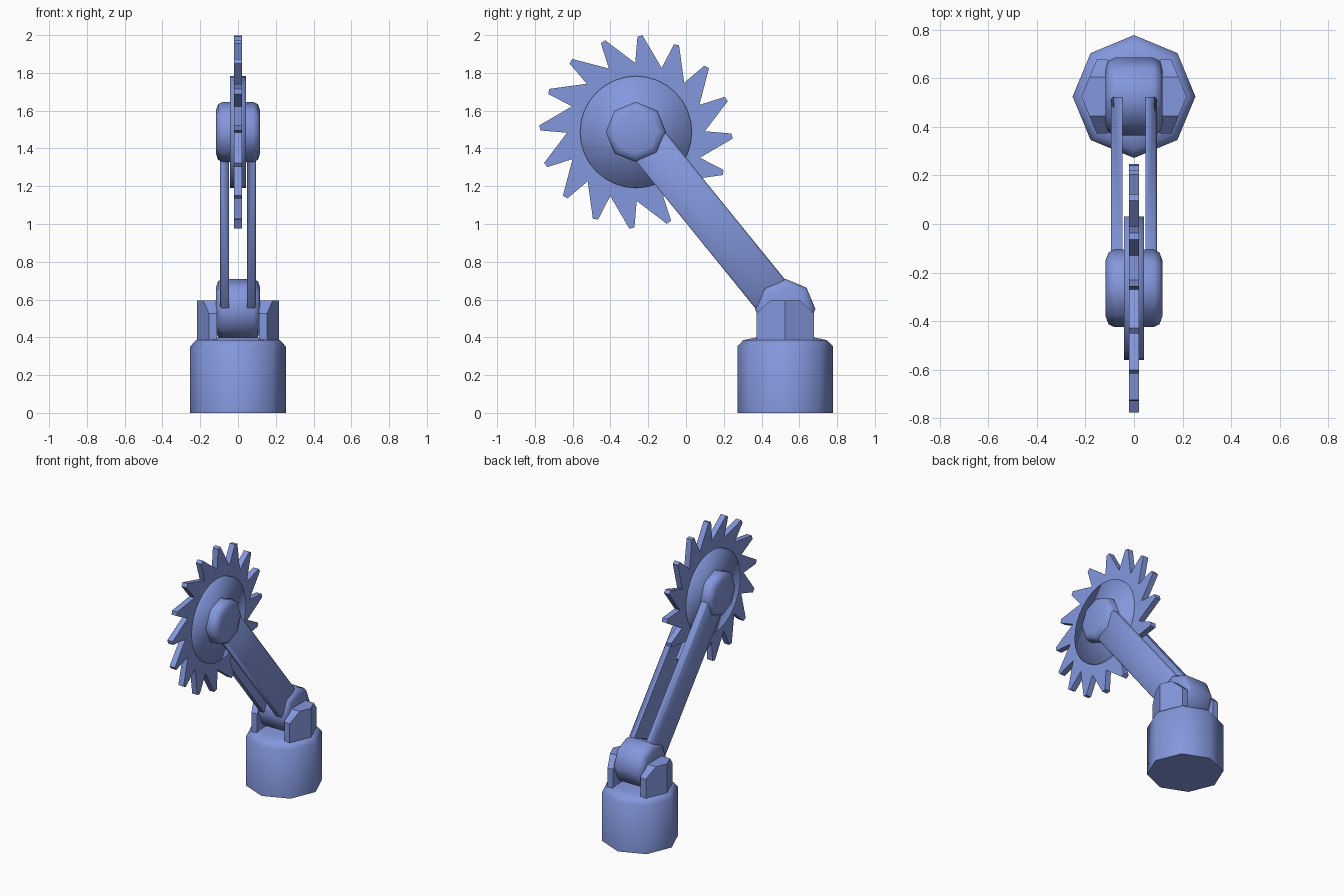
import bpy
import bmesh
from math import sin, cos, pi, radians

if "Cube" in bpy.data.objects:
    bpy.data.objects.remove(bpy.data.objects["Cube"], do_unlink=True)

blue = bpy.data.materials.new("soft_blue")
blue.use_nodes = True
blue.diffuse_color = (0.23, 0.31, 0.72, 1)
blue.node_tree.nodes["Principled BSDF"].inputs["Base Color"].default_value = blue.diffuse_color

LOW = (0.525, 0.55)      # y, z of the lower pivot
HIGH = (-0.265, 1.487)   # y, z of the blade axle
HUB = 0.16               # pivot radius


def loft(name, rings, smooth=0, bevel_rule=None):
    """Bridge equal-length rings of points, cap both ends, smooth below an angle."""
    bm = bmesh.new()
    loops = [[bm.verts.new(p) for p in ring] for ring in rings]
    n = len(loops[0])
    for a, b in zip(loops, loops[1:]):
        for i in range(n):
            j = (i + 1) % n
            bm.faces.new((a[i], a[j], b[j], b[i]))
    bm.faces.new(loops[0])
    bm.faces.new(loops[-1])
    bmesh.ops.recalc_face_normals(bm, faces=bm.faces)
    if bevel_rule:
        edges = [e for e in bm.edges if all(bevel_rule(v.co) for v in e.verts)]
        bmesh.ops.bevel(bm, geom=edges, offset=0.01, segments=1, affect='EDGES')
    mesh = bpy.data.meshes.new(name)
    bm.to_mesh(mesh)
    bm.free()
    if smooth:
        mesh.shade_smooth()
        mesh.set_sharp_from_angle(angle=radians(smooth))
    mesh.materials.append(blue)
    obj = bpy.data.objects.new(name, mesh)
    bpy.context.collection.objects.link(obj)
    return obj


def circle(radius, sides):
    return [(radius * cos(2 * pi * i / sides), radius * sin(2 * pi * i / sides))
            for i in range(sides)]


def axle_lathe(name, center, profile, sides, smooth):
    """Turn (x, radius) pairs about an axis parallel to x."""
    cy, cz = center
    return loft(name, [[(x, cy + a, cz + b) for a, b in circle(r, sides)]
                       for x, r in profile], smooth)


# Octagonal pedestal with a rounded shoulder
shoulder = [(0.253, 0), (0.253, 0.352), (0.222, 0.385), (0.16, 0.398)]
loft("pedestal", [[(a, LOW[0] + b, z) for a, b in circle(r, 8)] for r, z in shoulder], 60)

# Rounded pivots at both ends of the arm
half = [(0.08, HUB), (0.105, 0.148), (0.117, 0.115)]
hub_profile = [(-x, r) for x, r in reversed(half)] + half
for name, center in (("lower_pivot", LOW), ("upper_pivot", HIGH)):
    axle_lathe(name, center, hub_profile, 8, 70)

# Paired cheeks of the pedestal and paired arm bars
for side, label in ((1, "left"), (-1, "right")):
    sections = []
    for y, top in ((-0.153, 0.525), (-0.08, 0.595), (0, 0.595), (0.08, 0.595), (0.153, 0.525)):
        inner, outer = side * 0.11, side * (0.217 - 0.418 * abs(y))
        sections.append([(inner, LOW[0] + y, 0.37), (outer, LOW[0] + y, 0.37),
                         (outer, LOW[0] + y, top), (inner, LOW[0] + y, top)])
    loft(label + "_cheek", sections, 35)

    r = HUB - 0.005
    profile = [(LOW[0], LOW[1] + r), (LOW[0] - r, LOW[1]),
               (HIGH[0], HIGH[1] - r), (HIGH[0] + r, HIGH[1])]
    loft(label + "_arm_bar", [[(side * x, y, z) for y, z in profile] for x in (0.048, 0.095)],
         60, lambda co: abs(co.x) > 0.09)

# Clamping disc around the blade
axle_lathe("clamp_disc", HIGH, [(-0.042, 0.296), (0.042, 0.296)], 32, 180)

# Saw blade: each tooth has a steep side, a blunt tip and a sloped side
TEETH = 16
outline = []
for i in range(TEETH):
    tip = 87.6 - i * 360 / TEETH
    for turn, radius in ((3, 0.365), (1.5, 0.505), (-1.5, 0.513)):
        a = radians(tip + turn)
        outline.append((HIGH[0] + radius * cos(a), HIGH[1] + radius * sin(a)))
loft("saw_blade", [[(x, y, z) for y, z in outline] for x in (-0.021, 0.021)])
